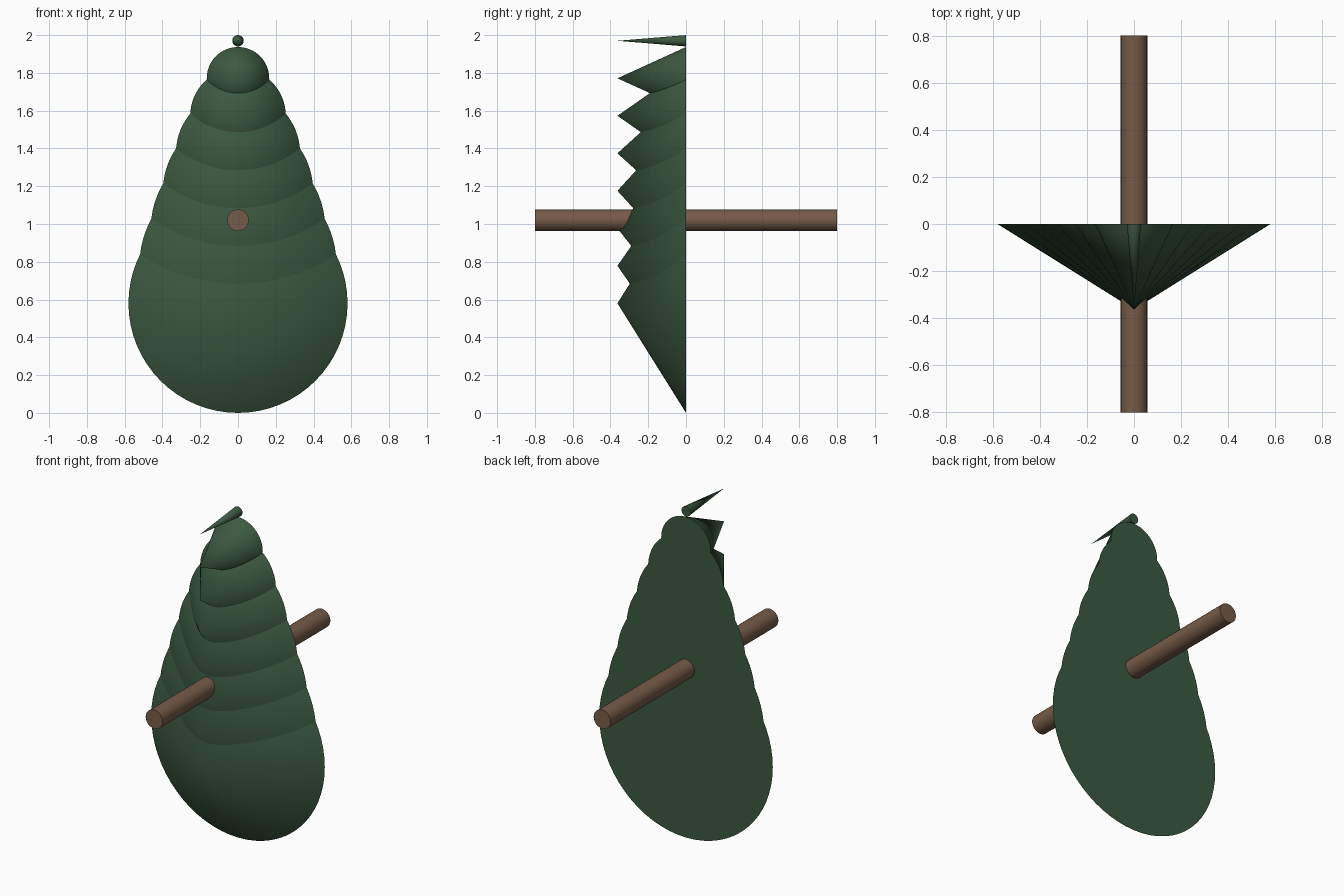
import bpy
import math

if "Cube" in bpy.data.objects:
    bpy.data.objects.remove(bpy.data.objects["Cube"])

TIERS = 8
DEPTH = 0.363   # cone height along -y


def material(name, colour):
    m = bpy.data.materials.new(name)
    m.diffuse_color = (*colour, 1)
    m.use_nodes = True
    m.node_tree.nodes["Principled BSDF"].inputs["Base Color"].default_value = m.diffuse_color
    return m


def finish(name, mat):
    obj = bpy.context.object
    obj.name = name
    obj.data.materials.append(mat)
    bpy.ops.object.shade_smooth_by_angle(angle=math.radians(30))


green = material("needles", (0.045, 0.10, 0.052))
brown = material("bark", (0.18, 0.105, 0.065))
facing_front = (math.radians(90), 0, 0)

# Trunk: a straight rod running front to back
bpy.ops.mesh.primitive_cylinder_add(vertices=24, radius=0.057, depth=1.6,
                                    location=(0, 0, 1.02), rotation=facing_front)
finish("trunk", brown)

# Foliage tiers: forward-pointing cones, shrinking towards the top
for i in range(TIERS):
    t = 1 - i / (TIERS - 1)
    radius = 0.03 + 0.55 * t ** 0.72
    z = 0.58 + (1 - t) * 1.39
    bpy.ops.mesh.primitive_cone_add(vertices=64, radius1=radius, radius2=0, depth=DEPTH,
                                    location=(0, -DEPTH / 2, z), rotation=facing_front)
    finish(f"foliage_tier_{i + 1}", green)
